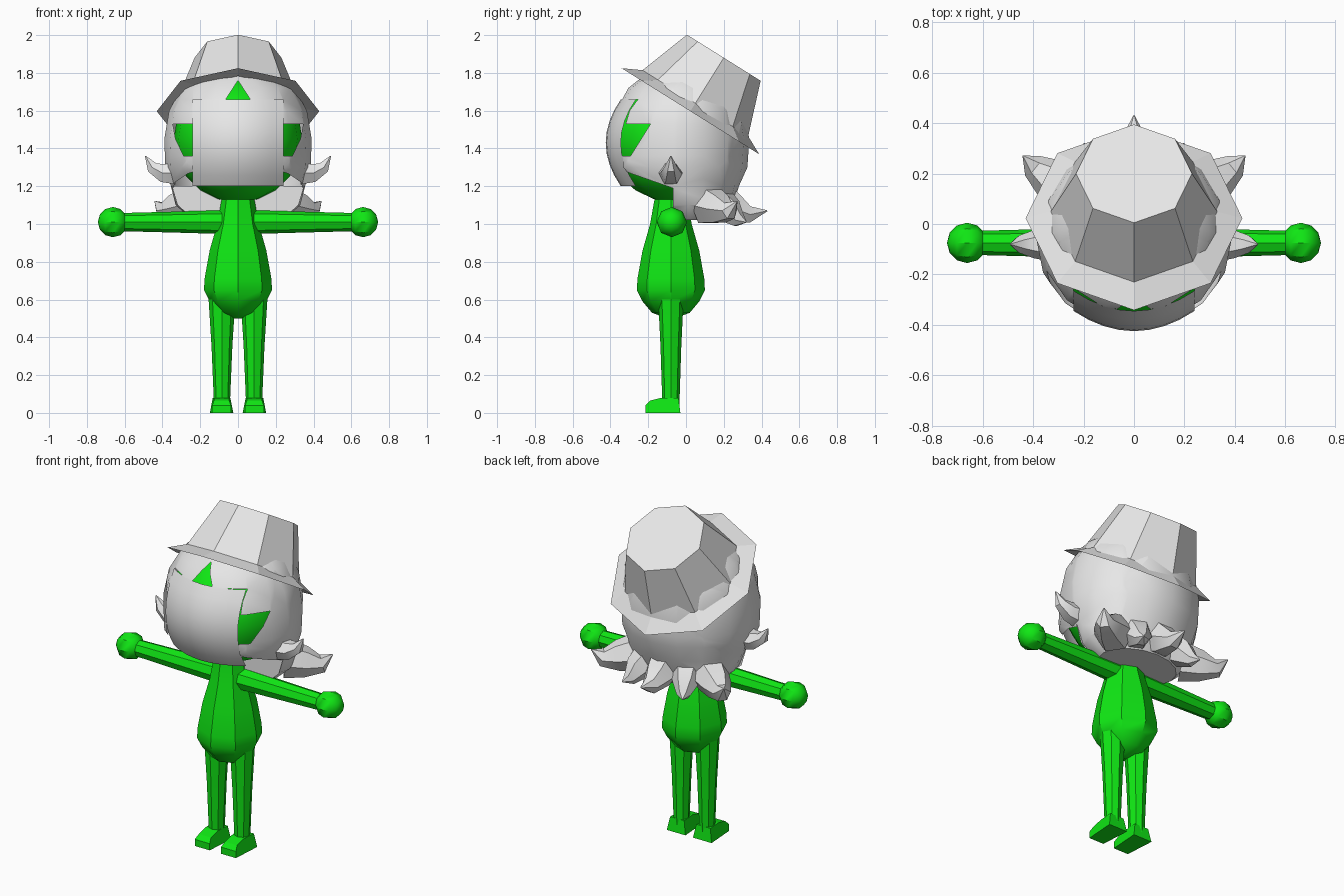
import bpy, bmesh, math
from mathutils import Vector, Matrix

if "Cube" in bpy.data.objects:
    bpy.data.objects.remove(bpy.data.objects["Cube"])


def material(name, rgb):
    m = bpy.data.materials.new(name)
    m.diffuse_color = (*rgb, 1)
    m.use_nodes = True
    m.node_tree.nodes["Principled BSDF"].inputs["Base Color"].default_value = m.diffuse_color
    return m


GREEN = material("bright green", (0.005, 0.8, 0.007))
GREY = material("light grey", (0.8, 0.8, 0.8))


def finish(name, bm, mat, angle=35):
    bmesh.ops.recalc_face_normals(bm, faces=bm.faces)
    mesh = bpy.data.meshes.new(name)
    bm.to_mesh(mesh)
    bm.free()
    ob = bpy.data.objects.new(name, mesh)
    bpy.context.collection.objects.link(ob)
    mesh.materials.append(mat)
    if angle:
        bpy.ops.object.select_all(action='DESELECT')
        ob.select_set(True)
        bpy.context.view_layer.objects.active = ob
        bpy.ops.object.shade_smooth_by_angle(angle=math.radians(angle))
    return ob


def loft(bm, rings, caps=(True, True)):
    """Skin a list of equally sized rings of points."""
    loops = [[bm.verts.new(p) for p in r] for r in rings]
    n = len(loops[0])
    for a, b in zip(loops, loops[1:]):
        for i in range(n):
            j = (i + 1) % n
            bm.faces.new((a[i], a[j], b[j], b[i]))
    if caps[0]:
        bm.faces.new(loops[0])
    if caps[1]:
        bm.faces.new(loops[-1])


def ring(cx, cy, z, rx, ry, n=8, turn=0.0):
    return [(cx + rx * math.cos(turn + math.tau * i / n),
             cy + ry * math.sin(turn + math.tau * i / n), z) for i in range(n)]


def tube(bm, path, sides=6):
    """Skin rings (x, y, z, radius) along a bent path."""
    pts = [Vector(p[:3]) for p in path]
    rings = []
    for i, p in enumerate(path):
        d = (pts[min(i + 1, len(pts) - 1)] - pts[max(i - 1, 0)]).normalized()
        side = d.cross(Vector((0, 0, 1))).normalized()
        up = side.cross(d)
        rings.append([pts[i] + p[3] * (side * math.cos(t) + up * math.sin(t))
                      for t in (math.tau * k / sides for k in range(sides))])
    loft(bm, rings)


# body: pear shaped
bm = bmesh.new()
loft(bm, [ring(0, -0.08, z, r, r) for z, r in
          [(0.50, 0.02), (0.53, 0.10), (0.59, 0.15), (0.65, 0.18), (0.71, 0.177),
           (0.86, 0.15), (1.0, 0.11), (1.14, 0.085)]])
finish("body", bm, GREEN, 40)

# limbs on both sides
for s, side in ((1, "right"), (-1, "left")):
    bm = bmesh.new()
    tube(bm, [(s * 0.07, -0.075, 1.01, 0.063), (s * 0.35, -0.075, 1.01, 0.055),
              (s * 0.62, -0.075, 1.01, 0.048)], 8)
    finish(side + "_arm", bm, GREEN)

    bm = bmesh.new()
    bmesh.ops.create_uvsphere(bm, u_segments=8, v_segments=6, radius=0.08,
                              matrix=Matrix.Translation((s * 0.662, -0.075, 1.01))
                              @ Matrix.Rotation(math.pi / 2, 4, 'Y'))
    finish(side + "_hand", bm, GREEN)

    bm = bmesh.new()
    loft(bm, [ring(s * 0.085, -0.08, z, rx, ry) for z, rx, ry in
              [(0.04, 0.042, 0.045), (0.35, 0.055, 0.055), (0.62, 0.072, 0.068)]])
    finish(side + "_leg", bm, GREEN)

    # foot: side profile, narrower on top
    bm = bmesh.new()
    profile = [(-0.03, 0, 1), (-0.215, 0, 0.8), (-0.215, 0.04, 0.8),
               (-0.19, 0.065, 0.65), (-0.13, 0.08, 0.65), (-0.04, 0.08, 0.75)]
    loft(bm, [[(s * 0.087 + e * 0.062 * w, y, z) for y, z, w in profile] for e in (-1, 1)])
    finish(side + "_foot", bm, GREEN, 0)

# head
bm = bmesh.new()
bmesh.ops.create_uvsphere(bm, u_segments=16, v_segments=10, radius=1,
                          matrix=Matrix.Translation((0, -0.06, 1.45))
                          @ Matrix.Diagonal((0.34, 0.355, 0.335, 1)))
finish("head", bm, GREEN, 40)

# face plate: bulged square sheet
bm = bmesh.new()
N = 8
grid = [[bm.verts.new((x, -0.425 + 0.08 * (x / 0.24) ** 2 + 0.08 * ((z - 1.43) / 0.23) ** 2, z))
         for x in (-0.24 + 0.48 * i / N for i in range(N + 1))]
        for z in (1.2 + 0.46 * j / N for j in range(N + 1))]
for j in range(N):
    for i in range(N):
        bm.faces.new((grid[j][i], grid[j][i + 1], grid[j + 1][i + 1], grid[j + 1][i]))
finish("face_plate", bm, GREY)

# hair shell: z, half width, front y, back y
bm = bmesh.new()
rows = [(1.02, 0.24, -0.15, 0.2), (1.1, 0.33, -0.22, 0.25), (1.2, 0.355, -0.34, 0.28),
        (1.3, 0.385, -0.42, 0.325), (1.45, 0.39, -0.43, 0.335), (1.6, 0.365, -0.39, 0.31),
        (1.72, 0.30, -0.31, 0.25), (1.8, 0.2, -0.2, 0.2)]
loft(bm, [ring(0, (f + b) / 2, z, rx, (b - f) / 2, 16) for z, rx, f, b in rows])
# hairline cuts: part, side locks, cheek notches and lower edge
cuts = [((0.24, 0, 0), (1, 0, 0)), ((-0.24, 0, 0), (1, 0, 0)),
        ((0, 0, 1.66), (0, 0, 1)), ((0, 0, 1.53), (0, 0, 1)), ((0, 0, 1.36), (0, 0, 1)),
        ((0, -0.07, 0), (0, 1, 0)), ((0, -0.2, 1.51), (0, 0.16, -0.1)),
        ((0, -0.07, 1.19), (0, 0.07, 0.2)),
        ((0, 0, 1.76), (1, 0, 0.65)), ((0, 0, 1.76), (-1, 0, 0.65))]
for co, no in cuts:
    bmesh.ops.bisect_plane(bm, geom=bm.verts[:] + bm.edges[:] + bm.faces[:],
                           plane_co=co, plane_no=no, dist=1e-5)


def open_area(c):
    if c.y > -0.07:
        return False
    if c.z < 1.66 and abs(c.x) < 0.24:
        return True
    if 1.36 < c.z < 1.53 and c.y * 0.16 - c.z * 0.1 < -0.183:
        return True
    if c.y * 0.07 + c.z * 0.2 < 0.2331:
        return True
    return c.z > 1.6 and abs(c.x) < (1.76 - c.z) * 0.65


bmesh.ops.delete(bm, geom=[f for f in bm.faces if open_area(f.calc_center_median())],
                 context='FACES')
finish("hair", bm, GREY)

# front wall of the back hair, behind the chin
bm = bmesh.new()
bm.faces.new([bm.verts.new((x, -0.07, z)) for x, z in
              [(0.35, 1.2), (0.32, 1.1), (0.23, 1.02), (-0.23, 1.02), (-0.32, 1.1), (-0.35, 1.2)]])
finish("hair_front_wall", bm, GREY, 0)

# hair tufts
tufts = {
    "side": [(0.33, -0.08, 1.27, 0.07), (0.40, -0.08, 1.27, 0.055),
             (0.455, -0.08, 1.30, 0.035), (0.49, -0.08, 1.36, 0.003)],
    "lower": [(0.24, 0.12, 1.1, 0.11), (0.33, 0.18, 1.08, 0.085),
              (0.40, 0.23, 1.07, 0.05), (0.44, 0.27, 1.12, 0.003)],
    "rear": [(0.12, 0.15, 1.13, 0.1), (0.16, 0.23, 1.07, 0.075),
             (0.18, 0.28, 1.02, 0.04), (0.2, 0.32, 1.01, 0.003)],
}
for name, path in tufts.items():
    for s, side in ((1, "right"), (-1, "left")):
        bm = bmesh.new()
        tube(bm, [(s * x, y, z, r) for x, y, z, r in path])
        finish(f"{side}_{name}_tuft", bm, GREY)
bm = bmesh.new()
tube(bm, [(0, 0.16, 1.15, 0.11), (0, 0.26, 1.08, 0.085),
          (0, 0.34, 1.05, 0.05), (0, 0.43, 1.07, 0.003)])
finish("back_tuft", bm, GREY)

# hat: eight sided crown and flared brim, tipped backwards
bm = bmesh.new()
loft(bm, [ring(0, 0, z, r, r, 8, math.pi / 2) for z, r in
          [(0.02, 0.32), (0.0, 0.43), (0.05, 0.33), (0.334, 0.23)]], (False, True))
bmesh.ops.transform(bm, verts=bm.verts, matrix=Matrix.Translation((0, 0.023, 1.597))
                    @ Matrix.Rotation(math.radians(-32), 4, 'X'))
finish("hat", bm, GREY, 0)
